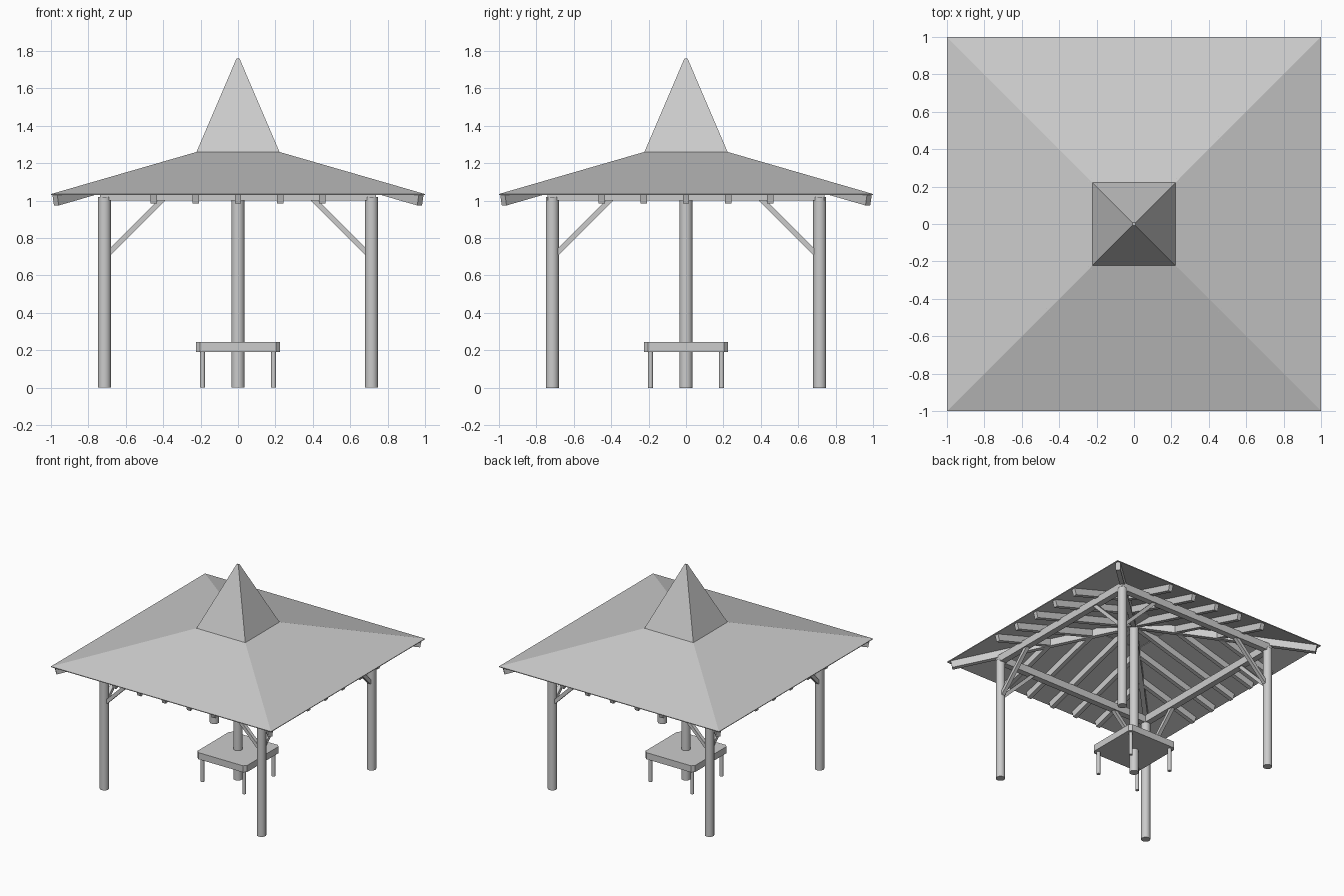
import bpy, bmesh, math
from mathutils import Vector, Matrix

if "Cube" in bpy.data.objects:
    bpy.data.objects.remove(bpy.data.objects["Cube"])

PI = math.pi
EAVE, RIDGE_Z, EAVE_Z, RING = 1.0, 1.26, 1.035, 0.222
SLOPE = (RIDGE_Z - EAVE_Z) / (EAVE - RING)
POST = 0.714


def roof_z(r):
    return EAVE_Z + (EAVE - r) * SLOPE


def finish(name, bm):
    bmesh.ops.recalc_face_normals(bm, faces=bm.faces)
    me = bpy.data.meshes.new(name)
    bm.to_mesh(me)
    bm.free()
    ob = bpy.data.objects.new(name, me)
    bpy.context.collection.objects.link(ob)
    return ob


def bar(name, p, q, width, depth, turn=0.0):
    """Rectangular timber whose top centre line runs from p to q."""
    p, q = Vector(p), Vector(q)
    d = (q - p).normalized()
    side = d.cross(Vector((0, 0, 1))).normalized()
    up = side.cross(d)
    rot = Matrix((d, side, up)).transposed().to_4x4()
    mid = (p + q) / 2 - up * depth / 2
    m = (Matrix.Rotation(turn, 4, 'Z') @ Matrix.Translation(mid) @ rot
         @ Matrix.Diagonal(((q - p).length, width, depth, 1)))
    bm = bmesh.new()
    bmesh.ops.create_cube(bm, size=1, matrix=m)
    return finish(name, bm)


def pole(name, x, y, r, z0, z1):
    bpy.ops.mesh.primitive_cylinder_add(vertices=20, radius=r, depth=z1 - z0,
                                        location=(x, y, (z0 + z1) / 2))
    ob = bpy.context.object
    ob.name = name
    bpy.ops.object.shade_smooth_by_angle()
    return ob


def frustum(name, r0, z0, r1, z1, caps):
    bm = bmesh.new()
    m = Matrix.Translation((0, 0, (z0 + z1) / 2)) @ Matrix.Rotation(PI / 4, 4, 'Z')
    bmesh.ops.create_cone(bm, cap_ends=caps, segments=4, radius1=r0 * 2 ** .5,
                          radius2=r1 * 2 ** .5, depth=z1 - z0, matrix=m)
    return finish(name, bm)


# roof skirt and spire
roof = frustum("lower_roof", EAVE, EAVE_Z, RING, RIDGE_Z, False)
thick = roof.modifiers.new("thickness", 'SOLIDIFY')
thick.thickness = 0.006
thick.offset = -1
frustum("spire_roof", RING, RIDGE_Z, 0.008, 1.76, True)

# posts
for sx in (-1, 1):
    for sy in (-1, 1):
        pole("corner_post", sx * POST, sy * POST, 0.035, 0, 1.02)
pole("centre_post", 0, 0, 0.035, 0, 1.29)

# four identical sides: beam, braces, rafters, one hip each
for k in range(4):
    t = k * PI / 2
    bar("ring_beam", (-0.739, -POST, 1.06), (0.739, -POST, 1.06), 0.05, 0.06, t)
    for s in (-1, 1):
        bar("knee_brace", (s * 0.70, -POST, 0.73), (s * 0.40, -POST, 1.03),
            0.03, 0.028, t)
    for i in range(-2, 3):
        x = i * 0.225
        end = max(abs(x), 0.02)
        bar("rafter", (x, -0.975, roof_z(0.975) - 0.004),
            (x, -end, roof_z(end) - 0.004), 0.034, 0.055, t)
    bar("hip_rafter", (-0.98, -0.98, roof_z(0.98) - 0.006),
        (-0.01, -0.01, roof_z(0.01) - 0.006), 0.036, 0.062, t)

# table around the centre post
bm = bmesh.new()
bmesh.ops.create_cube(bm, size=1, matrix=Matrix.Translation((0, 0, 0.218))
                      @ Matrix.Diagonal((0.45, 0.45, 0.054, 1)))
upright = [e for e in bm.edges
           if abs(e.verts[0].co.z - e.verts[1].co.z) > 0.01]
bmesh.ops.bevel(bm, geom=upright, offset=0.022, segments=1, affect='EDGES')
finish("table_top", bm)
for sx in (-1, 1):
    for sy in (-1, 1):
        pole("table_leg", sx * 0.19, sy * 0.19, 0.014, 0, 0.2)
